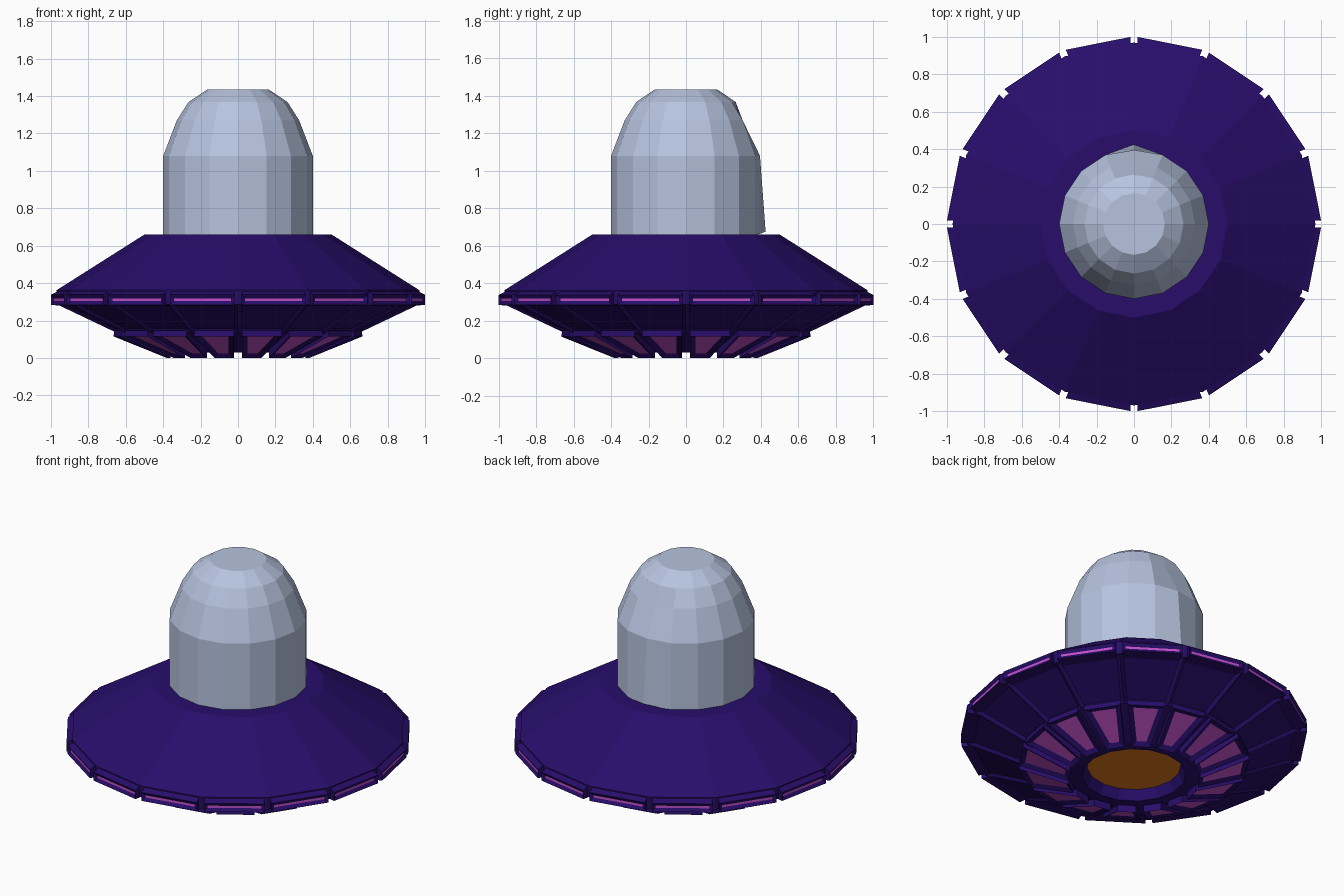
import bpy, bmesh, math

if "Cube" in bpy.data.objects:
    bpy.data.objects.remove(bpy.data.objects["Cube"])

N = 16
STEP = 2 * math.pi / N
H = STEP / 2


def material(name, rgb):
    m = bpy.data.materials.new(name)
    m.diffuse_color = (*rgb, 1)
    m.use_nodes = True
    m.node_tree.nodes["Principled BSDF"].inputs["Base Color"].default_value = m.diffuse_color
    return m


indigo = material("indigo hull", (0.021, 0.004, 0.145))
glass = material("pale blue dome", (0.47, 0.55, 0.74))
magenta = material("magenta light", (0.54, 0.08, 0.58))
orange = material("orange engine", (0.75, 0.20, 0.01))


def finish(bm, name, *mats):
    me = bpy.data.meshes.new(name)
    bm.to_mesh(me)
    bm.free()
    for m in mats:
        me.materials.append(m)
    ob = bpy.data.objects.new(name, me)
    bpy.context.collection.objects.link(ob)
    return ob


def lathe(bm, profile):
    """Spin a profile, listed from top to bottom; returns vertex rings and face bands."""
    rings = [[bm.verts.new((r * math.cos(k * STEP), r * math.sin(k * STEP), z))
              for k in range(N)] for r, z in profile]
    bands = [[bm.faces.new((a[k], b[k], b[(k + 1) % N], a[(k + 1) % N]))
              for k in range(N)] for a, b in zip(rings, rings[1:])]
    return rings, bands


def segment_plates(name, profile, gap, border, depth):
    """Separate plates around the hull; the face on the first two points gets a recessed light."""
    bm = bmesh.new()
    windows = []
    for k in range(N):
        m = (k + 0.5) * STEP
        sides = []
        for s in (-1, 1):
            row = []
            for r, z in profile:
                a, w = r * math.cos(H), (r * math.sin(H) - gap) * s
                row.append(bm.verts.new((a * math.cos(m) - w * math.sin(m),
                                         a * math.sin(m) + w * math.cos(m), z)))
            sides.append(row)
        p, q = sides
        windows.append(bm.faces.new((p[0], p[1], q[1], q[0])))
        for i in range(1, 4):
            j = (i + 1) % 4
            bm.faces.new((p[i], p[j], q[j], q[i]))
        bm.faces.new(p)
        bm.faces.new(q[::-1])
    bmesh.ops.recalc_face_normals(bm, faces=bm.faces[:])
    bmesh.ops.inset_individual(bm, faces=windows, thickness=border, depth=-depth,
                               use_even_offset=True)
    for f in windows:
        f.material_index = 1
    return finish(bm, name, indigo, magenta)


# Saucer hull with shallow recessed panels above and deeper ones below
bm = bmesh.new()
rings, bands = lathe(bm, [(0.38, 0.66), (0.50, 0.66), (0.97, 0.362), (0.965, 0.285),
                          (0.65, 0.135), (0.36, 0.037), (0.30, 0.03), (0.27, 0.092)])
bmesh.ops.inset_individual(bm, faces=bands[1], thickness=0.018, depth=-0.006,
                           use_even_offset=True)
bmesh.ops.inset_individual(bm, faces=bands[3], thickness=0.02, depth=-0.014,
                           use_even_offset=True)
finish(bm, "saucer_hull", indigo)

# Rim plates with light strips, and underside plates with windows
segment_plates("rim_lights", [(1.004, 0.338), (1.004, 0.284), (0.93, 0.277), (0.955, 0.362)],
               0.02, 0.02, 0.012)
segment_plates("underside_windows", [(0.67, 0.115), (0.385, 0.0), (0.385, 0.05), (0.665, 0.147)],
               0.022, 0.03, 0.014)

# Engine disc recessed in the underside
bm = bmesh.new()
disc = [bm.verts.new((0.275 * math.cos(k * STEP), 0.275 * math.sin(k * STEP), 0.09))
        for k in range(N)]
bm.faces.new(disc[::-1])
finish(bm, "engine_disc", orange)

# Dome with flat top and a dented column at the back
bm = bmesh.new()
rings, bands = lathe(bm, [(0.165, 1.435), (0.265, 1.368), (0.327, 1.27),
                          (0.40, 1.08), (0.40, 0.655)])
bm.faces.new(rings[0])
back = N // 4
rings[2][back].co = (0, 0.285, 1.285)
rings[3][back].co.y = 0.395
rings[4][back].co = (0, 0.425, 0.675)
finish(bm, "dome", glass)
